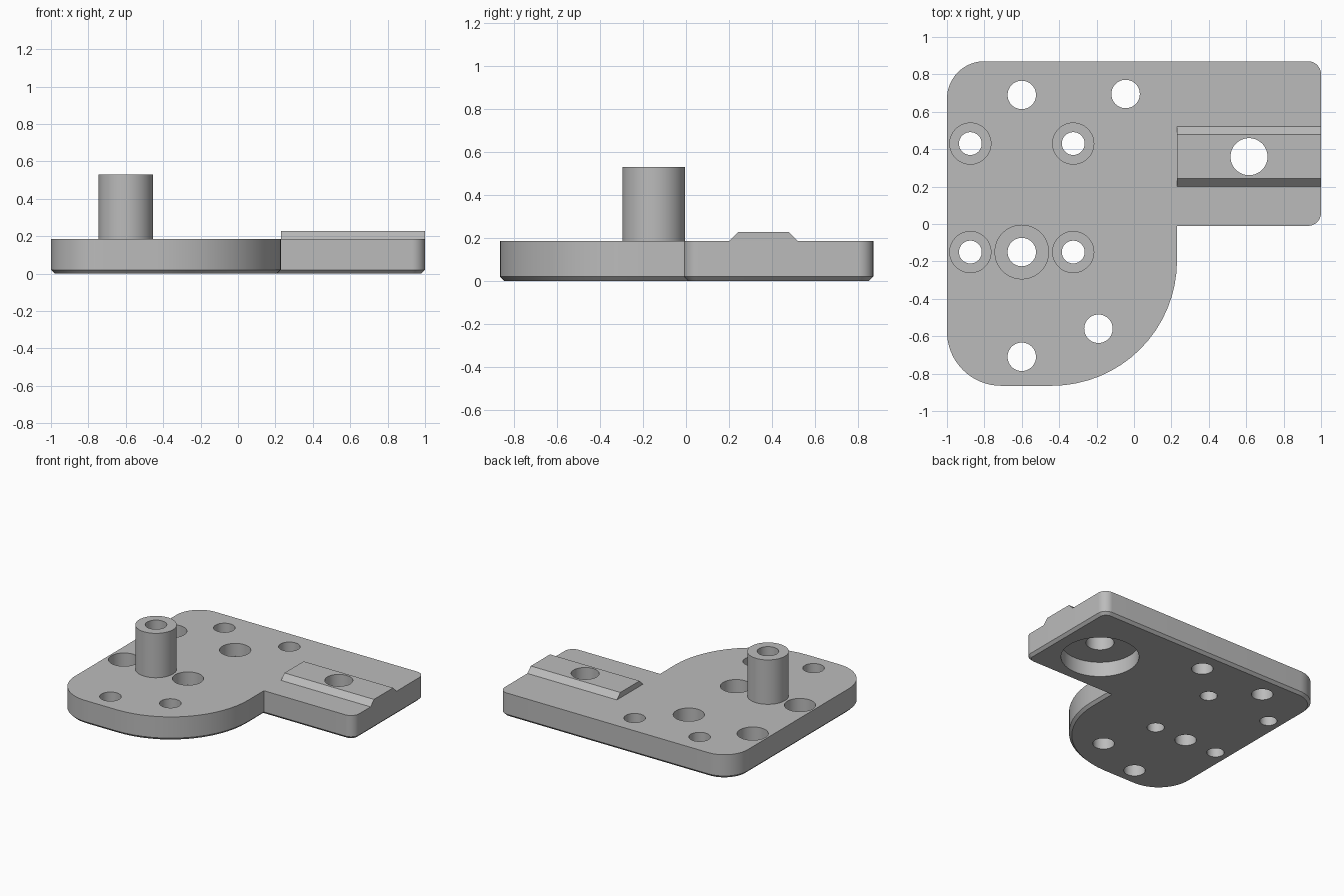
import bpy
import bmesh
from math import cos, sin, radians

if "Cube" in bpy.data.objects:
    bpy.data.objects.remove(bpy.data.objects["Cube"])

TOP = 0.185          # plate thickness
BOSS = (-0.6, -0.15)
KEY_HOLE = (0.615, 0.36)

metal = bpy.data.materials.new("grey_metal")
metal.use_nodes = True
metal.diffuse_color = (0.5, 0.5, 0.5, 1)
metal.node_tree.nodes["Principled BSDF"].inputs["Base Color"].default_value = (0.5, 0.5, 0.5, 1)


def make_object(name, bm):
    bmesh.ops.recalc_face_normals(bm, faces=bm.faces)
    mesh = bpy.data.meshes.new(name)
    bm.to_mesh(mesh)
    bm.free()
    mesh.materials.append(metal)
    obj = bpy.data.objects.new(name, mesh)
    bpy.context.collection.objects.link(obj)
    return obj


def prism(points, direction):
    """Extrude a closed outline along a direction."""
    bm = bmesh.new()
    face = bm.faces.new([bm.verts.new(p) for p in points])
    grown = bmesh.ops.extrude_face_region(bm, geom=[face])["geom"]
    verts = [g for g in grown if isinstance(g, bmesh.types.BMVert)]
    bmesh.ops.translate(bm, verts=verts, vec=direction)
    return bm


def cylinder(name, centre, radius, low, high):
    points = [(centre[0] + radius * cos(radians(a)), centre[1] + radius * sin(radians(a)), low)
              for a in range(0, 360, 6)]
    return make_object(name, prism(points, (0, 0, high - low)))


def drill(obj, centre, radius, low=-0.1, high=0.7):
    """Cut a round hole and discard the cutter."""
    cutter = cylinder("cutter", centre, radius, low, high)
    cutter.hide_render = True
    mod = obj.modifiers.new("hole", 'BOOLEAN')
    mod.operation = 'DIFFERENCE'
    mod.solver = 'EXACT'
    mod.object = cutter
    bpy.context.view_layer.objects.active = obj
    bpy.ops.object.modifier_apply(modifier=mod.name)
    bpy.data.objects.remove(cutter)


def smooth(obj):
    bpy.ops.object.select_all(action='DESELECT')
    obj.select_set(True)
    bpy.context.view_layer.objects.active = obj
    bpy.ops.object.shade_smooth_by_angle(angle=radians(25))


# Plate outline: arc centre, radius and start angle for each rounded corner
corners = [
    (0.93, 0.80, 0.07, 0), (-0.80, 0.67, 0.20, 90),
    (-0.71, -0.575, 0.29, 180), (-0.44, -0.195, 0.67, 270),
    None, (0.93, 0.06, 0.07, 270),
]
outline = []
for corner in corners:
    if corner is None:
        outline.append((0.23, -0.01, 0))
        continue
    cx, cy, r, start = corner
    for i in range(17):
        a = radians(start + 90 * i / 16)
        outline.append((cx + r * cos(a), cy + r * sin(a), 0))

bm = prism(outline, (0, 0, TOP))
# Chamfer around the underside
rim = [e for e in bm.edges if all(v.co.z < 0.001 for v in e.verts)]
bmesh.ops.bevel(bm, geom=rim, offset=0.02, segments=1, affect='EDGES', clamp_overlap=False)
plate = make_object("base_plate", bm)

# Plain through holes
for centre in [(-0.6, 0.69), (-0.045, 0.695), (-0.6, -0.71), (-0.19, -0.56), BOSS]:
    drill(plate, centre, 0.076)

# Counterbored screw holes
for x in (-0.875, -0.325):
    for y in (0.43, -0.15):
        drill(plate, (x, y), 0.11, TOP - 0.1)
        drill(plate, (x, y), 0.061)

# Round pocket below the key, with its through hole
drill(plate, KEY_HOLE, 0.275, -0.1, 0.115)
drill(plate, KEY_HOLE, 0.099)
smooth(plate)

# Hollow post
post = cylinder("hollow_post", BOSS, 0.146, TOP, 0.53)
drill(post, BOSS, 0.076)
smooth(post)

# Trapezoid key rail
profile = [(0.2, TOP), (0.52, TOP), (0.478, 0.227), (0.242, 0.227)]
rail = make_object("key_rail", prism([(0.23, y, z) for y, z in profile], (0.77, 0, 0)))
drill(rail, KEY_HOLE, 0.099)
smooth(rail)
